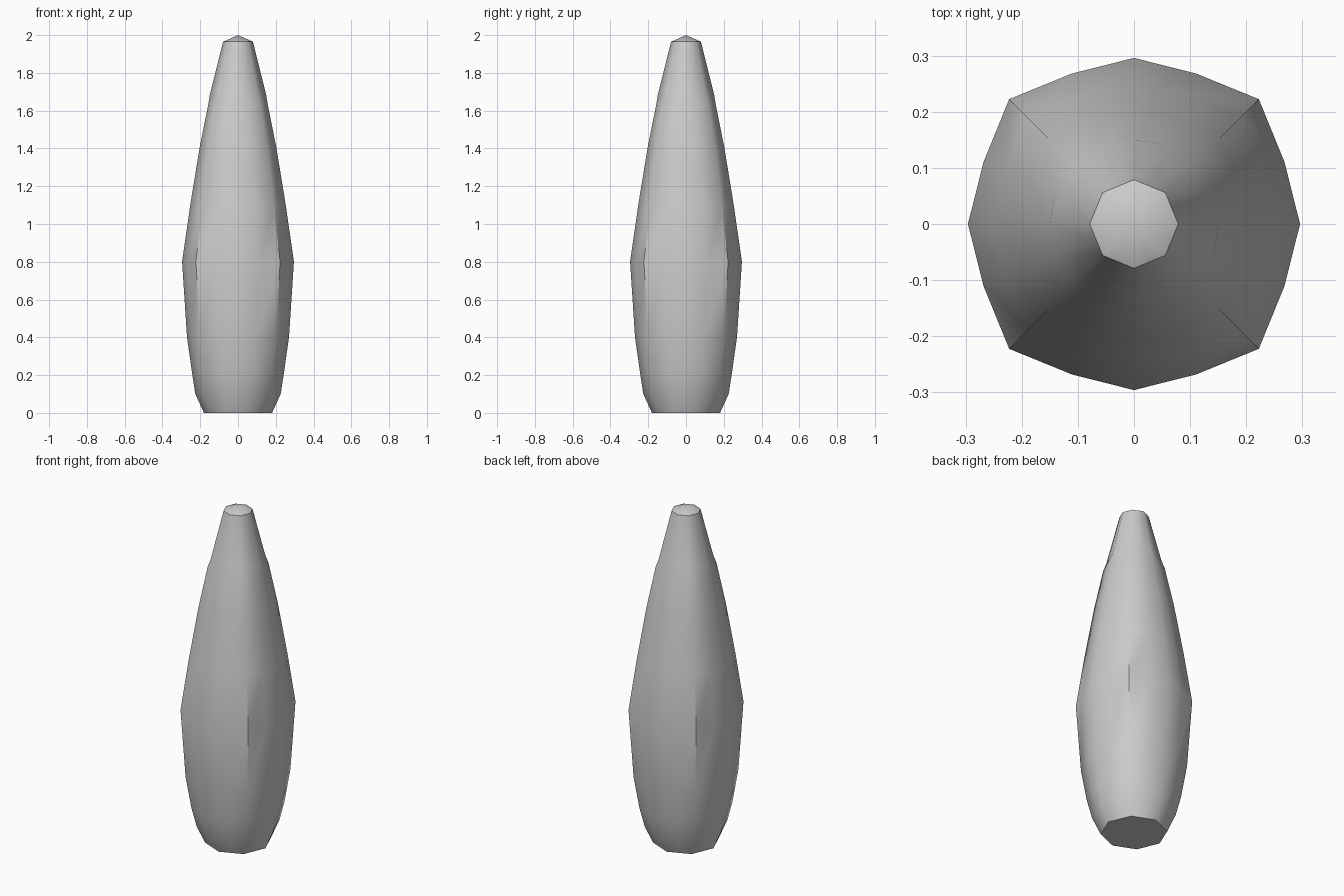
import bpy, bmesh, math

if "Cube" in bpy.data.objects:
    bpy.data.objects.remove(bpy.data.objects["Cube"])

# Rings of the hull: height, radius on the axes, strength of the diagonal ridges
RINGS = [(0.0, 0.18, 0), (0.1, 0.226, 0), (0.21, 0.243, 0.75), (0.4, 0.27, 1),
         (0.8, 0.296, 1), (1.1, 0.253, 1), (1.4, 0.204, 1), (1.64, 0.156, 1),
         (1.68, 0.15, 0), (1.965, 0.079, 0)]
SIDES = 16


def radius(i, r, k):
    """Eight-sided section, swelling into a ridge on each diagonal."""
    if i % 4 == 0:
        return r
    if i % 4 == 2:
        return r * (1 + 0.063 * k)
    return r * (0.924 + 0.056 * k)


bm = bmesh.new()
loops = []
for z, r, k in RINGS:
    ring = []
    for i in range(SIDES):
        a = 2 * math.pi * i / SIDES
        q = radius(i, r, k)
        ring.append(bm.verts.new((q * math.cos(a), q * math.sin(a), z)))
    loops.append(ring)

# Side walls
for lo, hi in zip(loops, loops[1:]):
    for i in range(SIDES):
        j = (i + 1) % SIDES
        bm.faces.new((lo[i], lo[j], hi[j], hi[i]))

# Flat base and pointed tip
bm.faces.new(loops[0][::-1])
tip = bm.verts.new((0, 0, 2.0))
for i in range(SIDES):
    bm.faces.new((loops[-1][i], loops[-1][(i + 1) % SIDES], tip))

bmesh.ops.recalc_face_normals(bm, faces=bm.faces)
mesh = bpy.data.meshes.new("ridged_hull")
bm.to_mesh(mesh)
bm.free()
hull = bpy.data.objects.new("ridged_hull", mesh)
bpy.context.collection.objects.link(hull)

# Smooth sides with a sharp base rim
bpy.context.view_layer.objects.active = hull
hull.select_set(True)
bpy.ops.object.shade_smooth_by_angle(angle=math.radians(45))
